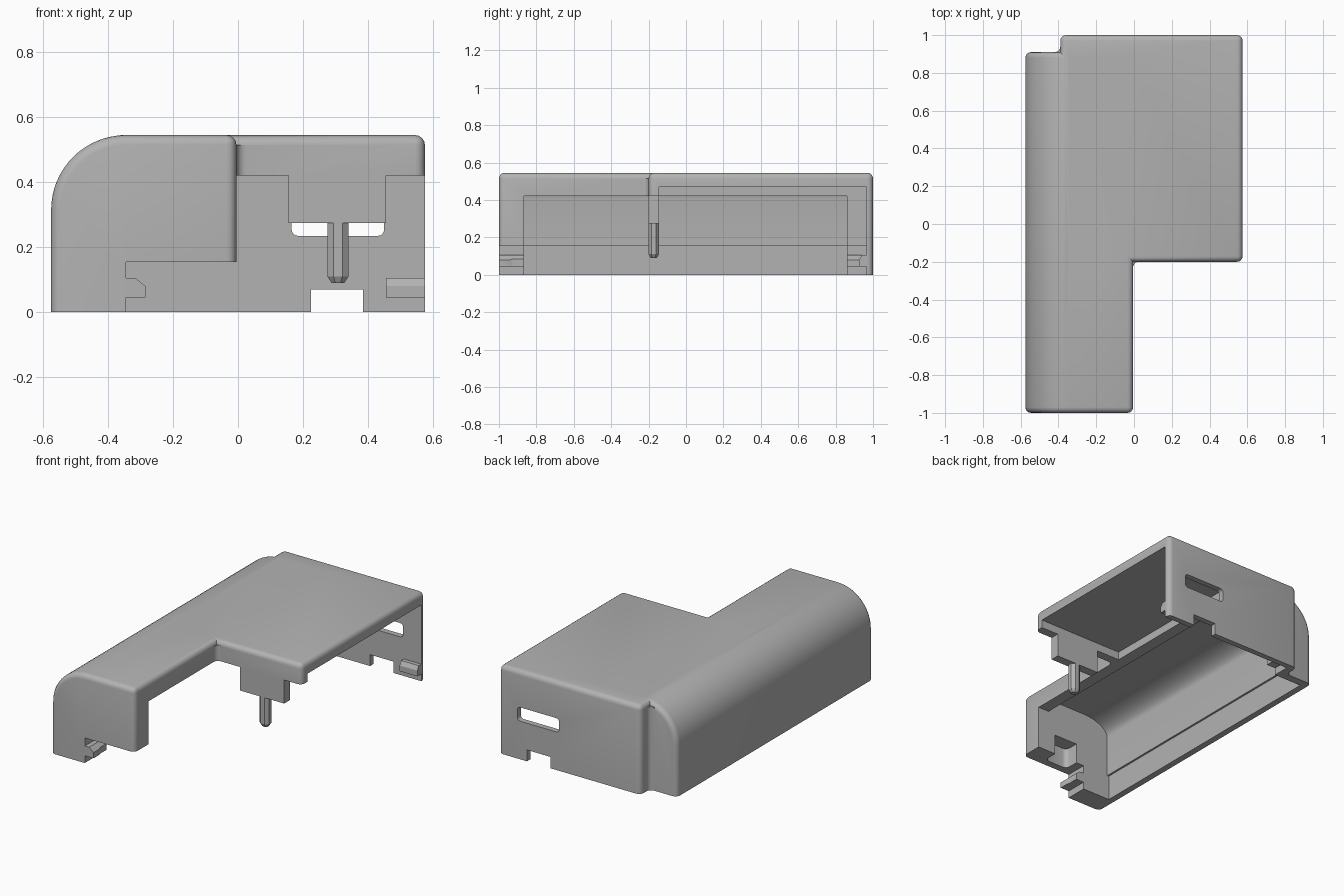
import bpy
import bmesh
from math import sin, cos, pi

if "Cube" in bpy.data.objects:
    bpy.data.objects.remove(bpy.data.objects["Cube"], do_unlink=True)

grey = bpy.data.materials.new("plain grey plastic")
grey.use_nodes = True
colour = (0.45, 0.45, 0.45, 1)
grey.diffuse_color = colour
grey.node_tree.nodes["Principled BSDF"].inputs["Base Color"].default_value = colour


def prism(name, pts, axis, lo, hi):
    """Extrude a 2D outline along the given axis."""
    place = {"x": lambda p, d: (d, p[0], p[1]),
             "y": lambda p, d: (p[0], d, p[1]),
             "z": lambda p, d: (p[0], p[1], d)}[axis]
    bm = bmesh.new()
    a = [bm.verts.new(place(p, lo)) for p in pts]
    b = [bm.verts.new(place(p, hi)) for p in pts]
    bm.faces.new(a)
    bm.faces.new(b)
    for i in range(len(pts)):
        j = (i + 1) % len(pts)
        bm.faces.new((a[i], a[j], b[j], b[i]))
    bmesh.ops.recalc_face_normals(bm, faces=bm.faces)
    mesh = bpy.data.meshes.new(name)
    bm.to_mesh(mesh)
    bm.free()
    mesh.materials.append(grey)
    ob = bpy.data.objects.new(name, mesh)
    bpy.context.collection.objects.link(ob)
    return ob


def box(name, x, y, z):
    return prism(name, [(x[0], y[0]), (x[1], y[0]), (x[1], y[1]), (x[0], y[1])], "z", *z)


def arc(cx, cy, rx, ry, start, end, n):
    return [(cx + rx * cos(t), cy + ry * sin(t))
            for t in (start + (end - start) * i / n for i in range(n + 1))]


def round_rect(x0, x1, y0, y1, r):
    corners = [(x1 - r, y1 - r), (x0 + r, y1 - r), (x0 + r, y0 + r), (x1 - r, y0 + r)]
    return [p for i, (x, y) in enumerate(corners)
            for p in arc(x, y, r, r, i * pi / 2, (i + 1) * pi / 2, 5)]


def apply(ob, mod):
    bpy.context.view_layer.objects.active = ob
    bpy.ops.object.modifier_apply(modifier=mod.name)


def bevel(ob, width, segments):
    mod = ob.modifiers.new("Bevel", "BEVEL")
    mod.width, mod.segments = width, segments
    mod.limit_method, mod.angle_limit = "ANGLE", pi / 6
    mod.use_clamp_overlap = False
    apply(ob, mod)


def combine(ob, other, operation):
    mod = ob.modifiers.new("Boolean", "BOOLEAN")
    mod.object, mod.operation, mod.solver = other, operation, "EXACT"
    apply(ob, mod)
    bpy.data.objects.remove(other, do_unlink=True)


def inner_fillet(x, y, sx, sy, r=0.03, e=0.04):
    """Concave corner strip filling an inside corner of the plan."""
    curve = [(x + sx * r * (1 - sin(t)), y + sy * r * (1 - cos(t)))
             for t in (i * pi / 12 for i in range(7))]
    pts = [(x - sx * e, y - sy * e), (x + sx * r, y - sy * e)] + curve
    return prism("fillet", pts + [(x - sx * e, y + sy * r)], "z", -0.06, 0.515)


# Outer body: long arched part and wide box part with rounded edges
TOP, SIDE = 0.545, -0.005
arch = [(SIDE, -0.1), (SIDE, TOP)] + arc(-0.345, 0.315, 0.23, 0.23, pi / 2, pi, 16)
cover = prism("cover_shell", arch + [(-0.575, -0.1)], "y", -1, 0.91)
bevel(cover, 0.03, 4)
wide = box("wide", (-0.39, 0.575), (-0.2, 1), (-0.1, TOP))
bevel(wide, 0.03, 4)
combine(cover, wide, "UNION")
combine(cover, inner_fillet(SIDE, -0.2, 1, -1), "UNION")
combine(cover, inner_fillet(-0.39, 0.91, -1, 1), "UNION")

# Hollow interior, open below and to one side
low = -0.3
vault = [(0.1, low), (-0.535, low), (-0.535, 0.155), (-0.523, 0.155)]
vault += arc(-0.345, 0.41, 0.178, 0.09, pi, pi / 2, 10)
vault += [(-0.08, 0.5), (-0.08, 0.42), (0.1, 0.42)]
# Open end-wall bottoms, leaving a snap catch
catch = [(0.1, low), (-0.345, low), (-0.345, 0.045), (-0.285, 0.045), (-0.285, 0.08),
         (-0.315, 0.105), (-0.345, 0.105), (-0.345, 0.155), (0.1, 0.155)]
cutters = [
    box("base_cut", (-1, 1), (-2, 2), (low, 0)),
    prism("vault_cut", vault, "y", -0.865, 0.86),
    box("wide_cut", (SIDE, 1), (-0.145, 0.965), (low, 0.47)),
    box("lip_cut", (SIDE, 1), (-0.26, -0.1), (low, 0.42)),
    prism("catch_cut", catch, "y", -1.1, 0.965),
    prism("slot_cut", round_rect(0.165, 0.45, 0.235, 0.32, 0.02), "y", 0.9, 1.1),
    box("notch_cut", (0.225, 0.385), (0.9, 1.1), (low, 0.07)),
    prism("pocket_cut", round_rect(-0.29, -0.13, -0.955, -0.8, 0.03), "z", low, 0.28),
]
for cutter in cutters:
    combine(cover, cutter, "DIFFERENCE")

# Hanging tab under the front lip
tab = box("front_tab", (0.155, 0.455), (-0.2, -0.145), (0.275, 0.42))

# Eight-sided pin with a tapered tip
pin_x, pin_y = 0.3075, -0.1725
ring = [(pin_x + 0.035 * cos(a), pin_y + 0.03 * sin(a))
        for a in (pi / 8 + i * pi / 4 for i in range(8))]
pin = prism("locating_pin", ring, "z", 0.09, 0.28)
for v in pin.data.vertices:
    if v.co.z < 0.1:
        v.co.x = pin_x + (v.co.x - pin_x) * 0.6
        v.co.y = pin_y + (v.co.y - pin_y) * 0.6
shaft = prism("pin_shaft", ring, "z", 0.11, 0.28)
for v in pin.data.vertices:
    if v.co.z > 0.2:
        v.co.z = 0.11
combine(pin, shaft, "UNION")

# Catch on the inside of the back wall
nub = [(0.97, 0.045), (0.925, 0.045), (0.925, 0.08), (0.94, 0.105), (0.97, 0.105)]
back_catch = prism("back_catch", nub, "x", 0.455, 0.575)

# Smooth the rounded edges only
bpy.ops.object.select_all(action="DESELECT")
cover.select_set(True)
bpy.context.view_layer.objects.active = cover
bpy.ops.object.shade_smooth_by_angle(angle=pi / 6)
